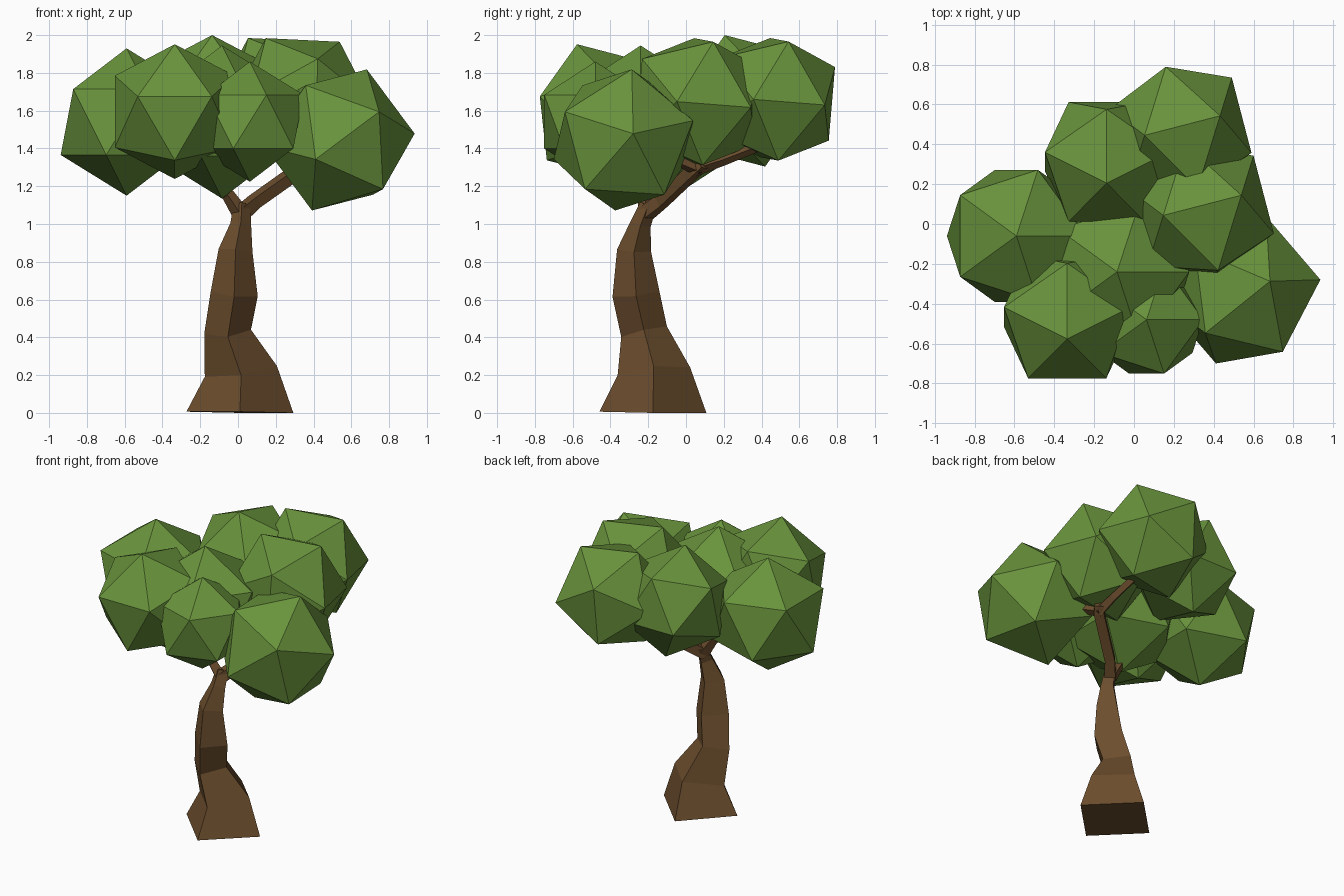
import bpy, bmesh
from mathutils import Vector, Matrix

if "Cube" in bpy.data.objects:
    bpy.data.objects.remove(bpy.data.objects["Cube"])


def material(name, rgb):
    m = bpy.data.materials.new(name)
    m.diffuse_color = (*rgb, 1)
    m.use_nodes = True
    m.node_tree.nodes["Principled BSDF"].inputs["Base Color"].default_value = m.diffuse_color
    return m


leaf = material("leaf_green", (0.14, 0.29, 0.045))
bark = material("bark_brown", (0.15, 0.076, 0.027))


def finish(name, bm, mat):
    bmesh.ops.recalc_face_normals(bm, faces=bm.faces)
    me = bpy.data.meshes.new(name)
    bm.to_mesh(me)
    bm.free()
    me.materials.append(mat)
    ob = bpy.data.objects.new(name, me)
    bpy.context.collection.objects.link(ob)
    return ob


def leaf_ball(name, centre, r, pole, side):
    """20-sided ball; one corner points along pole, a neighbour towards side."""
    z = Vector(pole).normalized()
    s = Vector(side)
    x = (s - z * s.dot(z)).normalized()
    y = z.cross(x)
    rot = Matrix((x, y, z)).transposed().to_4x4()
    bm = bmesh.new()
    bmesh.ops.create_icosphere(bm, subdivisions=1, radius=r,
                               matrix=Matrix.Translation(centre) @ rot)
    finish(name, bm, leaf)


def limb(name, path):
    """Four-sided tapering limb through (x, y, z, radius) points."""
    pts = [Vector(p[:3]) for p in path]
    bm = bmesh.new()
    rings = []
    for i, p in enumerate(pts):
        t = pts[min(i + 1, len(pts) - 1)] - pts[max(i - 1, 0)]
        q = Vector((0, 0, 1)).rotation_difference(t)
        ring = []
        for c in ((-1, 0, 0), (0, -1, 0), (1, 0, 0), (0, 1, 0)):
            v = p + q @ (Vector(c) * path[i][3])
            v.z = max(v.z, 0)
            ring.append(bm.verts.new(v))
        rings.append(ring)
    for a, b in zip(rings, rings[1:]):
        for k in range(4):
            n = (k + 1) % 4
            bm.faces.new((a[k], a[n], b[n], b[k]))
    bm.faces.new(rings[0])
    bm.faces.new(rings[-1])
    finish(name, bm, bark)


# Foliage: three shared orientations plus one odd ball
upright = ((0, 0, 1), (0.894, 0, 0.447))
tipped_back = ((0, -0.107, 0.348), (0, 0.27, 0.25))
tipped_side = ((0.206, 0.079, 0.319), (-0.164, -0.016, 0.342))
tipped_right = ((0.146, 0.044, 0.375), (0.393, 0.051, 0.035))

leaf_ball("leaves_left", (-0.59, -0.06, 1.54), 0.39, *upright)
leaf_ball("leaves_front", (0.063, -0.48, 1.542), 0.318, *upright)
leaf_ball("leaves_centre", (-0.085, -0.24, 1.54), 0.405, *upright)
leaf_ball("leaves_front_left", (-0.335, -0.467, 1.595), 0.373, *tipped_back)
leaf_ball("leaves_back", (-0.137, 0.312, 1.652), 0.364, *tipped_back)
leaf_ball("leaves_right", (0.334, 0.066, 1.648), 0.385, *tipped_side)
leaf_ball("leaves_back_right", (0.234, 0.467, 1.66), 0.372, *tipped_side)
leaf_ball("leaves_front_right", (0.537, -0.331, 1.445), 0.403, *tipped_right)

# Trunk and branches
limb("trunk", [(0.01, -0.175, 0.0, 0.283), (0.015, -0.17, 0.22, 0.193),
               (-0.055, -0.222, 0.43, 0.124), (-0.02, -0.265, 0.63, 0.125),
               (-0.013, -0.275, 0.86, 0.09), (0.015, -0.24, 1.0, 0.055),
               (0.02, -0.2, 1.1, 0.045)])
limb("main_branch", [(0.01, -0.22, 1.05, 0.05), (0.09, -0.13, 1.12, 0.045),
                     (0.33, 0.05, 1.29, 0.045), (0.36, 0.09, 1.32, 0.04)])
limb("back_branch", [(0.33, 0.04, 1.29, 0.04), (0.33, 0.2, 1.34, 0.03),
                     (0.30, 0.46, 1.44, 0.025)])
limb("right_branch", [(0.33, 0.07, 1.29, 0.04), (0.38, -0.03, 1.33, 0.03),
                      (0.43, -0.1, 1.36, 0.025)])
limb("left_branch", [(0.01, -0.21, 1.06, 0.045), (-0.05, -0.22, 1.15, 0.035),
                     (-0.14, -0.25, 1.26, 0.03)])
